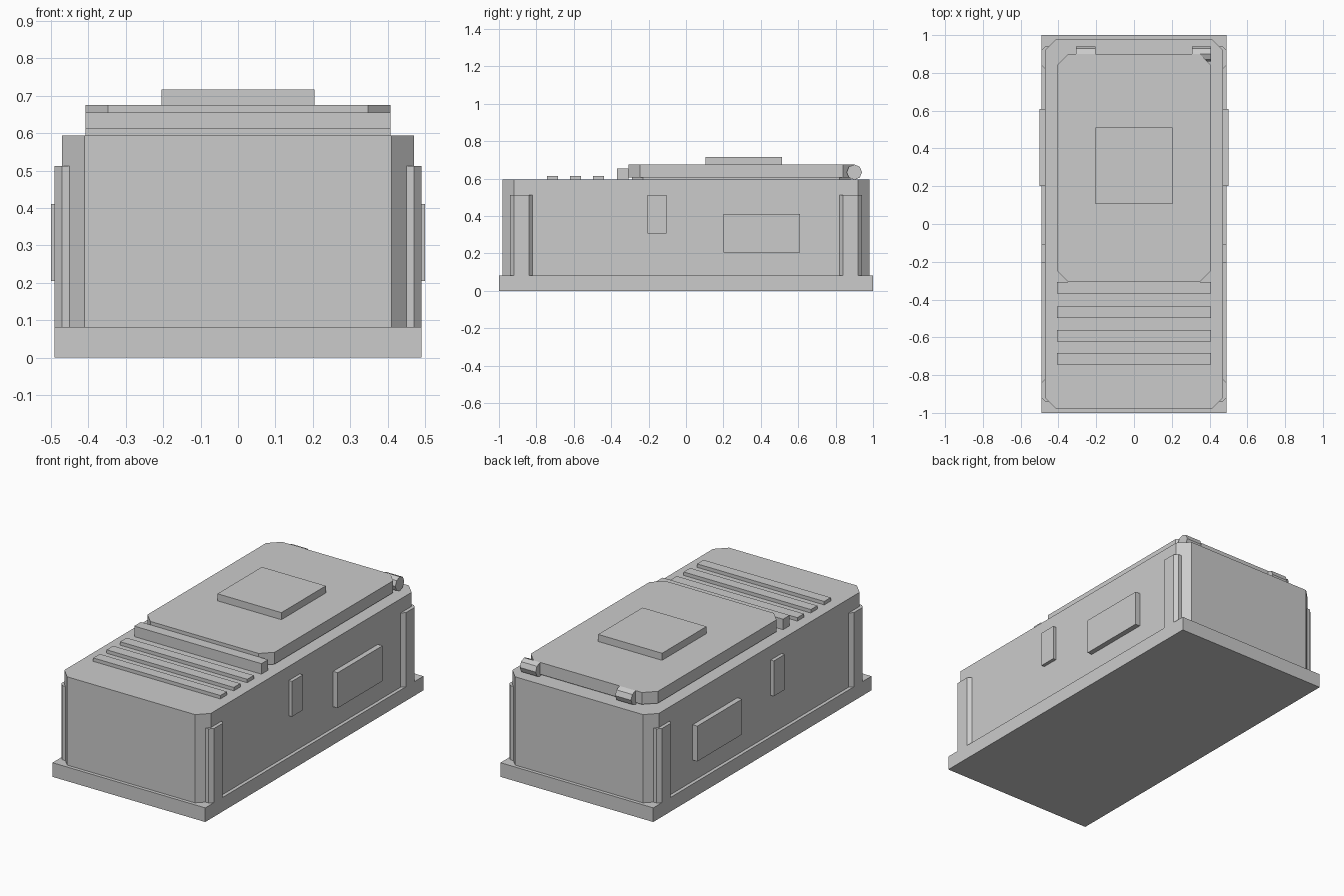
import bpy
import bmesh
from math import pi
from mathutils import Matrix

cube = bpy.data.objects.get("Cube")
if cube:
    bpy.data.objects.remove(cube, do_unlink=True)

GREY = (0.6, 0.6, 0.6, 1)
grey = bpy.data.materials.new("plain grey")
grey.use_nodes = True
grey.diffuse_color = GREY
grey.node_tree.nodes["Principled BSDF"].inputs["Base Color"].default_value = GREY


def finish(name, bm):
    bmesh.ops.recalc_face_normals(bm, faces=bm.faces)
    mesh = bpy.data.meshes.new(name)
    bm.to_mesh(mesh)
    bm.free()
    mesh.materials.append(grey)
    obj = bpy.data.objects.new(name, mesh)
    bpy.context.collection.objects.link(obj)
    return obj


def box(name, x, y, z, chamfer=0, picks=lambda co: True):
    """Box from (low, high) ranges; picked vertical edges are chamfered."""
    bm = bmesh.new()
    size = [r[1] - r[0] for r in (x, y, z)]
    mid = [(r[0] + r[1]) / 2 for r in (x, y, z)]
    bmesh.ops.create_cube(bm, size=1, matrix=Matrix.Translation(mid) @ Matrix.Diagonal((*size, 1)))
    if chamfer:
        edges = [e for e in bm.edges
                 if abs(e.verts[0].co.z - e.verts[1].co.z) > 1e-4
                 and picks(e.verts[0].co)]
        bmesh.ops.bevel(bm, geom=edges, offset=chamfer, segments=1,
                        affect='EDGES', offset_type='OFFSET')
    return finish(name, bm)


def sides(r, s):
    """Mirror a range to the side given by sign s."""
    return tuple(sorted((r[0] * s, r[1] * s)))


FLOOR, ROOF, LID = 0.082, 0.594, 0.675

# Base slab and chamfered main body
box("base", (-0.49, 0.49), (-1, 1), (0, FLOOR))
box("body", (-0.47, 0.47), (-0.98, 0.98), (FLOOR, ROOF), 0.06)

# Corner posts and side plates
for s, side in ((1, "left"), (-1, "right")):
    for t, end in ((1, "back"), (-1, "front")):
        box(f"{end}_{side}_post", sides((0.45, 0.49), s), sides((0.82, 0.94), t),
            (FLOOR, 0.512), 0.02, lambda co: abs(co.x) > 0.48)
    box(f"{side}_panel", sides((0.46, 0.5), s), (0.2, 0.61), (0.205, 0.41))
    box(f"{side}_latch", sides((0.46, 0.49), s), (-0.205, -0.105), (0.307, 0.512))

# Lid on its seal, with a raised centre plate
box("lid_seal", (-0.39, 0.39), (-0.29, 0.88), (ROOF, 0.61), 0.06)
box("lid", (-0.408, 0.408), (-0.307, 0.9), (0.606, LID), 0.06)
box("lid_plate", (-0.205, 0.205), (0.105, 0.512), (LID, 0.716))

# Handle bar and vent ribs ahead of the lid
box("handle_bar", (-0.408, 0.408), (-0.368, -0.307), (ROOF, 0.655))
for i in range(3):
    y = -0.468 - i * 0.123
    box(f"vent_rib_{i + 1}", (-0.408, 0.408), (y - 0.03, y + 0.03), (ROOF, 0.614))

# Eight-sided hinges at the back of the lid
for name, x in (("right_hinge", -0.255), ("left_hinge", 0.357)):
    bm = bmesh.new()
    bmesh.ops.create_cone(bm, cap_ends=True, segments=8, radius1=0.041, radius2=0.041, depth=0.102,
                          matrix=Matrix.Translation((x, 0.9, 0.634)) @ Matrix.Rotation(pi / 2, 4, 'Y'))
    finish(name, bm)
